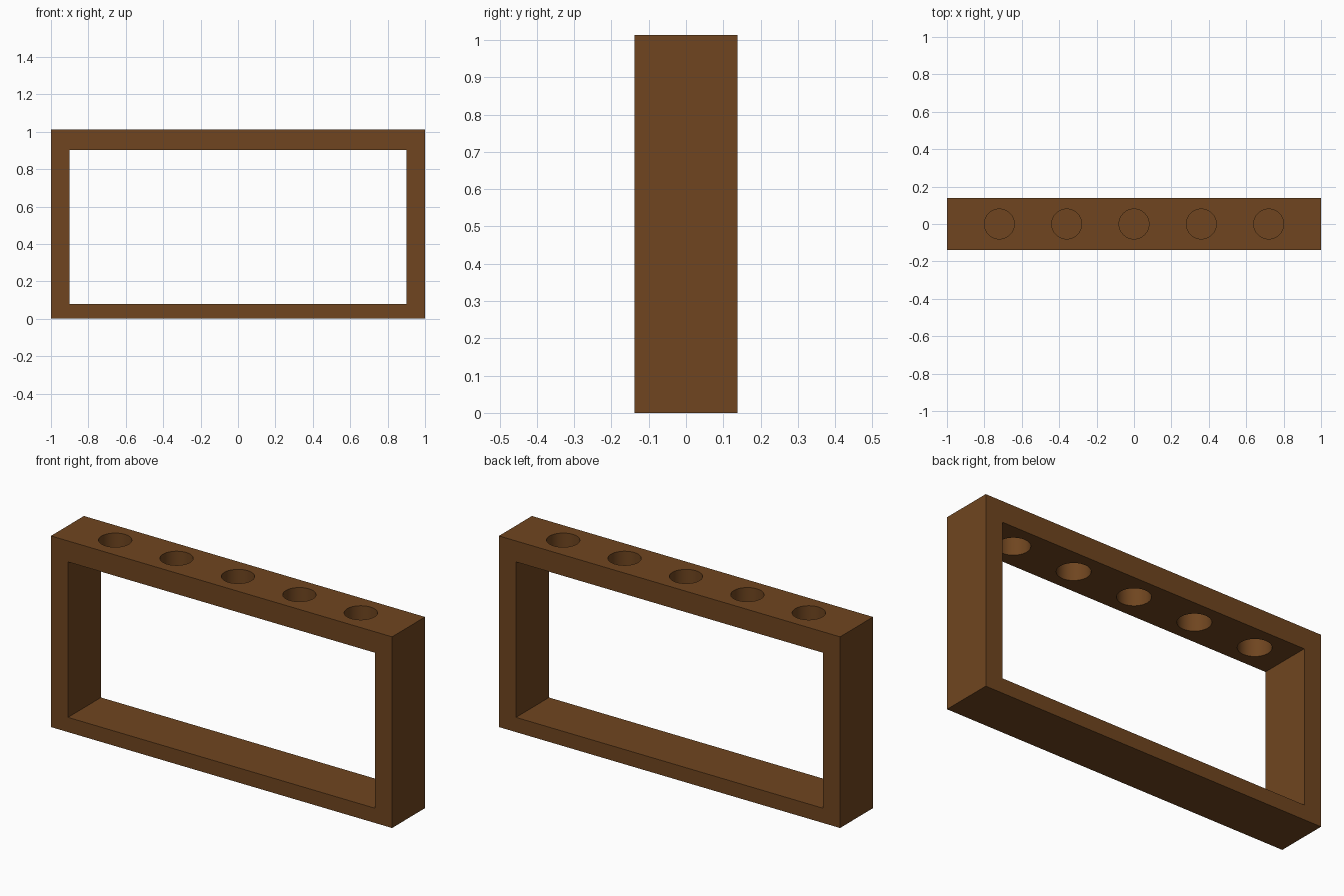
import bpy

if "Cube" in bpy.data.objects:
    bpy.data.objects.remove(bpy.data.objects["Cube"])

WIDTH, DEPTH, HEIGHT = 2.0, 0.276, 1.013
SIDE, FLOOR, RAIL_BOTTOM = 0.10, 0.078, 0.902
HOLE_RADIUS, HOLE_SPACING = 0.08, 0.36


def box(name, size, location):
    bpy.ops.mesh.primitive_cube_add(size=1, location=location)
    ob = bpy.context.object
    ob.name = name
    ob.scale = size
    bpy.ops.object.transform_apply(location=False, rotation=False, scale=True)
    return ob


def cut(target, cutter):
    mod = target.modifiers.new("cut", 'BOOLEAN')
    mod.operation = 'DIFFERENCE'
    mod.solver = 'EXACT'
    mod.object = cutter
    bpy.context.view_layer.objects.active = target
    bpy.ops.object.modifier_apply(modifier=mod.name)
    bpy.data.objects.remove(cutter, do_unlink=True)


# Wooden rack frame: solid block with a rectangular window
frame = box("rack_frame", (WIDTH, DEPTH, HEIGHT), (0, 0, HEIGHT / 2))
window = box("window_cutter", (WIDTH - 2 * SIDE, DEPTH * 2, RAIL_BOTTOM - FLOOR),
             (0, 0, (RAIL_BOTTOM + FLOOR) / 2))
window.hide_render = True
cut(frame, window)

# Five round holes through the top rail
for i in range(-2, 3):
    bpy.ops.mesh.primitive_cylinder_add(vertices=64, radius=HOLE_RADIUS, depth=0.4,
                                        location=(i * HOLE_SPACING, 0, HEIGHT - 0.05))
    hole = bpy.context.object
    hole.name = "hole_cutter"
    hole.hide_render = True
    cut(frame, hole)

# Smooth hole walls, sharp board edges
bpy.ops.object.select_all(action='DESELECT')
frame.select_set(True)
bpy.context.view_layer.objects.active = frame
bpy.ops.object.shade_smooth_by_angle()

# Brown wood
wood = bpy.data.materials.new("wood")
wood.diffuse_color = (0.16, 0.06, 0.014, 1)
wood.use_nodes = True
wood.node_tree.nodes["Principled BSDF"].inputs["Base Color"].default_value = wood.diffuse_color
frame.data.materials.clear()
frame.data.materials.append(wood)
